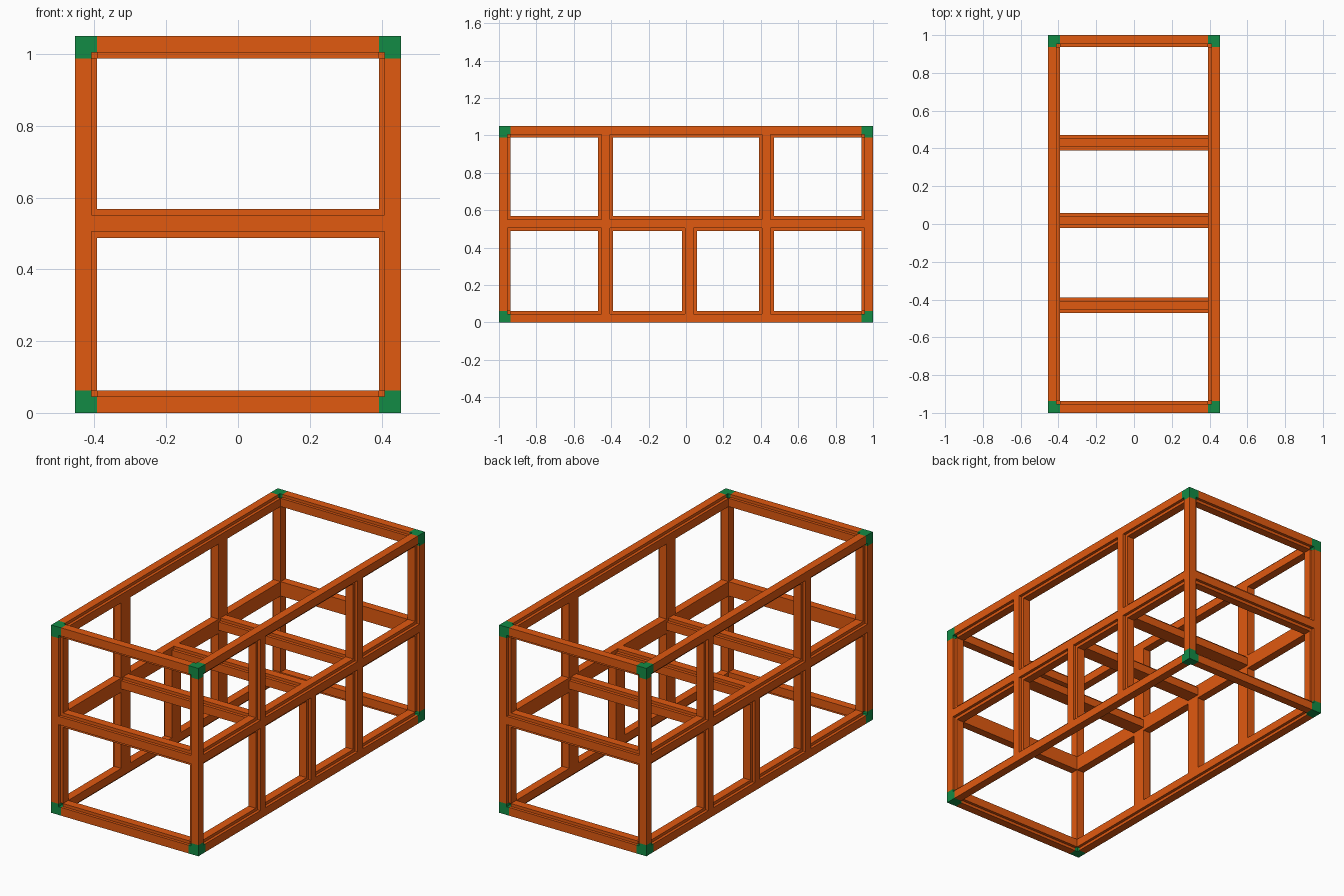
import bpy, bmesh
from mathutils import Vector

if "Cube" in bpy.data.objects:
    bpy.data.objects.remove(bpy.data.objects["Cube"])

# Half extents, bar size, outer face width, recess depth, T-bar width
X, Y, H = 0.455, 1.0, 0.525
S, F, D, W = 0.062, 0.046, 0.016, 0.080
MID = 0.003          # middle level, relative to the model centre

AX = {'x': Vector((1, 0, 0)), 'y': Vector((0, 1, 0)), 'z': Vector((0, 0, 1))}

# Corner bar section: square with rebates on both outer faces
EDGE = [(0, 0), (F, 0), (F, D), (S, D), (S, S), (D, S), (D, F), (0, F)]
# Middle bar section: outer face with a rebate on each side
TEE = [(-F/2, 0), (F/2, 0), (F/2, D), (W/2, D), (W/2, S), (-W/2, S), (-W/2, D), (-F/2, D)]


def material(name, color):
    m = bpy.data.materials.new(name)
    m.diffuse_color = (*color, 1)
    m.use_nodes = True
    m.node_tree.nodes["Principled BSDF"].inputs["Base Color"].default_value = m.diffuse_color
    return m


ORANGE = material("orange_frame", (0.75, 0.10, 0.005))
GREEN = material("green_corner", (0.006, 0.26, 0.06))


def finish(name, bm, mat, mirror):
    bmesh.ops.recalc_face_normals(bm, faces=bm.faces)
    me = bpy.data.meshes.new(name)
    bm.to_mesh(me)
    bm.free()
    me.materials.append(mat)
    ob = bpy.data.objects.new(name, me)
    ob.location = (0, 0, H)
    bpy.context.collection.objects.link(ob)
    if mirror:
        mod = ob.modifiers.new("Mirror", 'MIRROR')
        mod.use_axis = ['x' in mirror, 'y' in mirror, 'z' in mirror]
        mod.use_mirror_merge = False


def bar(name, section, origin, u, v, along, start, end, mirror=""):
    """Extrude a section (axes u, v from origin) along an axis from start to end."""
    bm = bmesh.new()
    o, w = Vector(origin), AX[along]
    verts = [bm.verts.new(o + a*u + b*v + start*w) for a, b in section]
    face = bm.faces.new(verts)
    ext = bmesh.ops.extrude_face_region(bm, geom=[face], use_keep_orig=True)
    moved = [g for g in ext['geom'] if isinstance(g, bmesh.types.BMVert)]
    bmesh.ops.translate(bm, verts=moved, vec=w*(end - start))
    finish(name, bm, ORANGE, mirror)


# Corner blocks: core cube with its three inward faces stepped out
bm = bmesh.new()
bmesh.ops.create_cube(bm, size=F)
bmesh.ops.translate(bm, verts=bm.verts, vec=(X - F/2, Y - F/2, H - F/2))
bm.normal_update()
inner = [f for f in bm.faces if sum(f.normal) < 0]
for f in bmesh.ops.extrude_discrete_faces(bm, faces=inner)['faces']:
    f.normal_update()
    bmesh.ops.translate(bm, verts=f.verts[:], vec=f.normal*(S - F))
finish("corner_block", bm, GREEN, "xyz")

# Outer edge bars
x, y, z = AX['x'], AX['y'], AX['z']
bar("corner_post", EDGE, (X, Y, 0), -x, -y, 'z', -H + S, H - S, "xy")
bar("side_rail", EDGE, (X, 0, H), -x, -z, 'y', -Y + S, Y - S, "xz")
bar("end_rail", EDGE, (0, Y, H), -y, -z, 'x', -X + S, X - S, "yz")

# Middle-level rails
bar("side_middle_rail", TEE, (X, 0, MID), z, -x, 'y', -Y + F, Y - F, "x")
bar("end_middle_rail", TEE, (0, Y, MID), z, -y, 'x', -X + F, X - F, "y")

# Side posts above and below the middle rail
bar("upper_side_post", TEE, (X, 0.43, 0), y, -x, 'z', MID + F/2, H - F, "xy")
bar("lower_side_post", TEE, (X, 0.43, 0), y, -x, 'z', -H + F, MID - F/2, "xy")
bar("centre_side_post", TEE, (X, 0.018, 0), y, -x, 'z', -H + F, MID - F/2, "x")

# Cross bars joining the two middle side rails
for i, py in enumerate((-0.43, 0.018, 0.43)):
    bar(f"cross_bar_{i + 1}", TEE, (0, py, MID + W/2), y, -z, 'x', -X + S, X - S)
